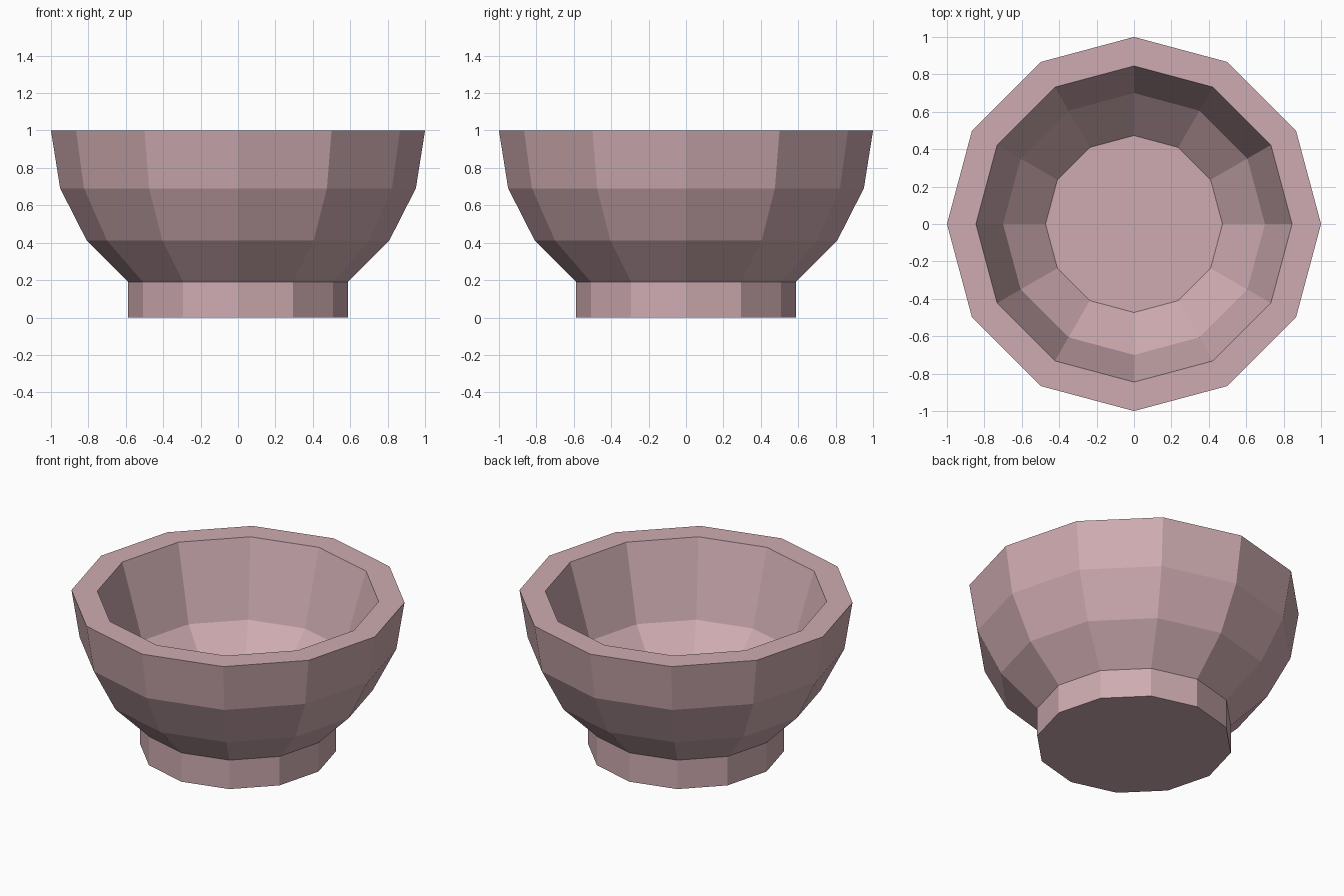
import bpy, bmesh
from math import sin, cos, tau, radians

if "Cube" in bpy.data.objects:
    bpy.data.objects.remove(bpy.data.objects["Cube"])

SIDES = 12

# bowl profile: foot, outer wall on a unit circle centred on the rim plane, rim, inner wall, floor
outer = [(cos(radians(a)), 1 - sin(radians(a))) for a in (54, 36, 18, 0)]
profile = [(outer[0][0], 0)] + outer + [(0.845, 1), (0.70, 0.52), (0.473, 0.30)]

bm = bmesh.new()
rings = [[bm.verts.new((r * cos(tau * i / SIDES), r * sin(tau * i / SIDES), z))
          for i in range(SIDES)] for r, z in profile]

# walls between neighbouring rings
for a, b in zip(rings, rings[1:]):
    for i in range(SIDES):
        j = (i + 1) % SIDES
        bm.faces.new((a[i], a[j], b[j], b[i]))

# underside and inner floor
bm.faces.new(rings[0][::-1])
bm.faces.new(rings[-1])
bmesh.ops.recalc_face_normals(bm, faces=bm.faces)

mesh = bpy.data.meshes.new("bowl")
bm.to_mesh(mesh)
bm.free()
bowl = bpy.data.objects.new("bowl", mesh)
bpy.context.collection.objects.link(bowl)

# dusty pink
mat = bpy.data.materials.new("dusty_pink")
mat.diffuse_color = (0.62, 0.41, 0.44, 1)
mat.use_nodes = True
mat.node_tree.nodes["Principled BSDF"].inputs["Base Color"].default_value = mat.diffuse_color
mesh.materials.append(mat)
